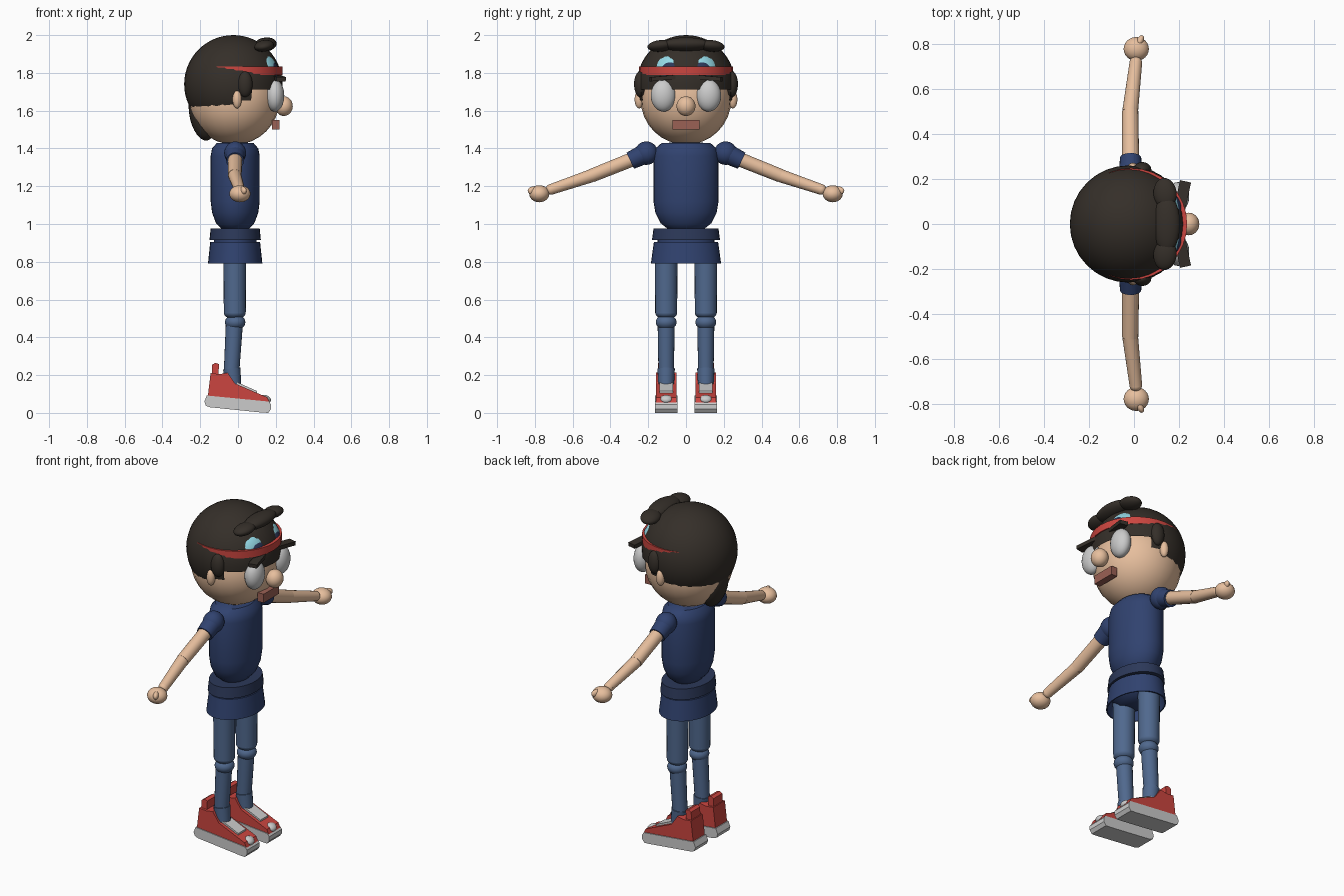
import bpy, bmesh
from math import radians, sqrt
from mathutils import Vector, Matrix

if "Cube" in bpy.data.objects:
    bpy.data.objects.remove(bpy.data.objects["Cube"])

COL = dict(skin=(.80, .52, .34), hair=(.035, .028, .022), navy=(.03, .055, .16),
           belt=(.025, .04, .10), denim=(.08, .14, .27), red=(.60, .06, .05),
           lip=(.33, .12, .09), cyan=(.30, .70, .80))
mats = {}
for key, c in COL.items():
    mats[key] = bpy.data.materials.new(key)
    mats[key].diffuse_color = (*c, 1)


def make(name, bm, mat=None, smooth=True, angle=40):
    bmesh.ops.recalc_face_normals(bm, faces=bm.faces)
    me = bpy.data.meshes.new(name)
    bm.to_mesh(me)
    bm.free()
    ob = bpy.data.objects.new(name, me)
    bpy.context.collection.objects.link(ob)
    if mat:
        me.materials.append(mats[mat])
    if smooth:
        bpy.ops.object.select_all(action='DESELECT')
        ob.select_set(True)
        bpy.context.view_layer.objects.active = ob
        bpy.ops.object.shade_smooth_by_angle(angle=radians(angle))
    return ob


def ball(name, loc, rad, mat=None, rot=(0, 0, 0)):
    bm = bmesh.new()
    bmesh.ops.create_uvsphere(bm, u_segments=24, v_segments=16, radius=1)
    ob = make(name, bm, mat)
    ob.location = loc
    ob.scale = rad
    ob.rotation_euler = [radians(a) for a in rot]
    return ob


def tube(name, a, b, r1, r2, mat=None):
    a, b = Vector(a), Vector(b)
    bm = bmesh.new()
    bmesh.ops.create_cone(bm, cap_ends=True, segments=20, radius1=r1, radius2=r2, depth=(b - a).length)
    q = (b - a).to_track_quat('Z', 'Y').to_matrix().to_4x4()
    bm.transform(Matrix.Translation((a + b) / 2) @ q)
    return make(name, bm, mat)


def box(name, loc, size, mat=None, rot=(0, 0, 0)):
    bm = bmesh.new()
    bmesh.ops.create_cube(bm, size=1)
    bmesh.ops.scale(bm, vec=size, verts=bm.verts)
    ob = make(name, bm, mat, False)
    ob.location = loc
    ob.rotation_euler = [radians(a) for a in rot]
    return ob


def lathe(name, prof, x0, squash, mat=None):
    """Revolve (radius, z) points around z, squashed along x."""
    bm = bmesh.new()
    vs = [bm.verts.new((0, r, z)) for r, z in prof]
    es = [bm.edges.new(p) for p in zip(vs, vs[1:])]
    bmesh.ops.spin(bm, geom=vs + es, axis=(0, 0, 1), cent=(0, 0, 0), angle=radians(360), steps=32)
    bmesh.ops.remove_doubles(bm, verts=bm.verts, dist=1e-4)
    bm.transform(Matrix.Translation((x0, 0, 0)) @ Matrix.Diagonal((squash, 1, 1, 1)))
    return make(name, bm, mat)


def slab(name, prof, y, half, mat=None):
    """Extrude an (x, z) outline across y."""
    bm = bmesh.new()
    f = bm.faces.new([bm.verts.new((x, y - half, z)) for x, z in prof])
    ext = bmesh.ops.extrude_face_region(bm, geom=[f])['geom']
    bmesh.ops.translate(bm, vec=(0, 2 * half, 0), verts=[v for v in ext if isinstance(v, bmesh.types.BMVert)])
    return make(name, bm, mat, False)


# head
ball("head", (-.02, 0, 1.66), (.24, .24, .24), 'skin')
ball("nose", (.243, 0, 1.624), (.047, .05, .052), 'skin')
box("mouth", (.2, 0, 1.525), (.04, .145, .052), 'lip')

# hair cap, trimmed along a stepped hairline
bm = bmesh.new()
bmesh.ops.create_uvsphere(bm, u_segments=32, v_segments=28, radius=.26)
bm.transform(Matrix.Translation((-.025, 0, 1.74)))


def hairline(x):
    return 1.58 if x < -.08 else 1.61 if x < -.02 else 1.65 if x < .08 else 1.71


low = [f for f in bm.faces if f.calc_center_median().z < hairline(f.calc_center_median().x)]
bmesh.ops.delete(bm, geom=low, context='FACES')
make("hair_cap", bm, 'hair')
ball("hair_back", (-.188, 0, 1.585), (.07, .088, .145), 'hair', (0, -10, 0))
ball("fringe_middle", (.145, 0, 1.95), (.06, .13, .037), 'hair', (0, -8, 0))

# headband
lathe("headband", [(.22, 1.79), (.248, 1.79), (.248, 1.833), (.22, 1.833), (.22, 1.79)], -.012, 1, 'red')

for s, side in ((-1, "right"), (1, "left")):
    # face and hair details
    ball(f"eye_{side}", (.195, s * .12, 1.68), (.05, .066, .085))
    box(f"brow_{side}", (.215, s * .125, 1.772), (.05, .13, .022), 'hair', (s * -5, 0, s * -12))
    ball(f"ear_{side}", (-.005, s * .248, 1.66), (.024, .024, .048), 'skin')
    ball(f"side_lock_{side}", (.037, s * .242, 1.74), (.04, .033, .068), 'hair')
    ball(f"fringe_{side}", (.138, s * .135, 1.943), (.052, .07, .03), 'hair', (s * -6, -8, s * 8))

    # goggles resting above the headband
    n = Vector((.19, s * .1, .1))
    turn = n.to_track_quat('Z', 'Y').to_euler()
    deg = [a * 57.29578 for a in turn]
    ball(f"goggle_lens_{side}", (.162, s * .1, 1.835), (.068, .068, .032), 'cyan', deg)
    ball(f"goggle_pad_{side}", (.168, s * .092, 1.822), (.062, .062, .037), 'belt', deg)

    # arm
    sh = (-.015, s * .21, 1.375)
    ball(f"shoulder_{side}", sh, (.058, .062, .062), 'navy')
    tube(f"sleeve_{side}", sh, (-.015, s * .295, 1.335), .054, .047, 'navy')
    elbow = (-.017, s * .5, 1.256)
    tube(f"upper_arm_{side}", (-.015, s * .27, 1.348), elbow, .038, .036, 'skin')
    ball(f"elbow_{side}", elbow, (.033, .033, .033), 'skin')
    tube(f"forearm_{side}", elbow, (.008, s * .715, 1.183), .035, .028, 'skin')
    ball(f"wrist_{side}", (.008, s * .715, 1.183), (.028, .028, .028), 'skin')
    ball(f"hand_{side}", (.01, s * .777, 1.16), (.056, .053, .045), 'skin')
    ball(f"thumb_{side}", (.026, s * .81, 1.176), (.016, .03, .022), 'skin', (0, 0, s * -25))

    # leg
    y = s * .105
    tube(f"thigh_{side}", (-.017, y, .53), (-.017, y, .86), .058, .061, 'denim')
    ball(f"thigh_end_{side}", (-.017, y, .53), (.058, .058, .035), 'denim')
    ball(f"knee_{side}", (-.015, y, .48), (.054, .055, .042), 'denim')
    tube(f"shin_{side}", (-.02, y, .46), (-.034, y, .22), .045, .041, 'denim')
    tube(f"cuff_{side}", (-.033, y, .235), (-.025, y, .15), .046, .042, 'denim')

    # shoe
    slab(f"sole_{side}", [(-.165, .092), (-.178, .06), (-.17, .038), (-.15, .03), (.125, .002),
                          (.16, 0), (.175, .02), (.175, .045), (.163, .06)], y, .06)
    slab(f"shoe_{side}", [(-.16, .085), (-.145, .21), (-.095, .205), (-.055, .213), (-.015, .155),
                          (.155, .082), (.168, .055)], y, .055, 'red')
    slab(f"tongue_{side}", [(-.03, .15), (-.025, .172), (.1, .116), (.1, .1)], y, .036)
    ball(f"toe_cap_{side}", (.145, y, .072), (.03, .034, .022), None, (0, 20, 0))
    slab(f"heel_tab_{side}", [(-.14, .19), (-.137, .255), (-.12, .265), (-.1, .258), (-.105, .19)], y, .042, 'red')

# torso, hips and layered hem
lathe("torso", [(0, .955), (.085, .965), (.135, 1.005), (.162, 1.06), (.172, 1.12), (.172, 1.36),
                (.162, 1.4), (.13, 1.428), (0, 1.435)], -.015, .755, 'navy')
ball("neck", (-.015, 0, 1.43), (.06, .06, .05), 'skin')
lathe("waistband", [(0, .972), (.172, .976), (.18, .915), (0, .915)], -.015, .755, 'belt')
lathe("hips", [(0, .92), (.15, .92), (.15, .85), (.1, .81), (0, .80)], -.015, .755, 'navy')
lathe("hem", [(.15, .906), (.17, .906), (.186, .79), (.178, .79), (.15, .89)], -.015, .775, 'navy')

for m in bpy.data.materials:
    if m.users and not m.is_grease_pencil:
        m.use_nodes = True
        m.node_tree.nodes["Principled BSDF"].inputs["Base Color"].default_value = m.diffuse_color
